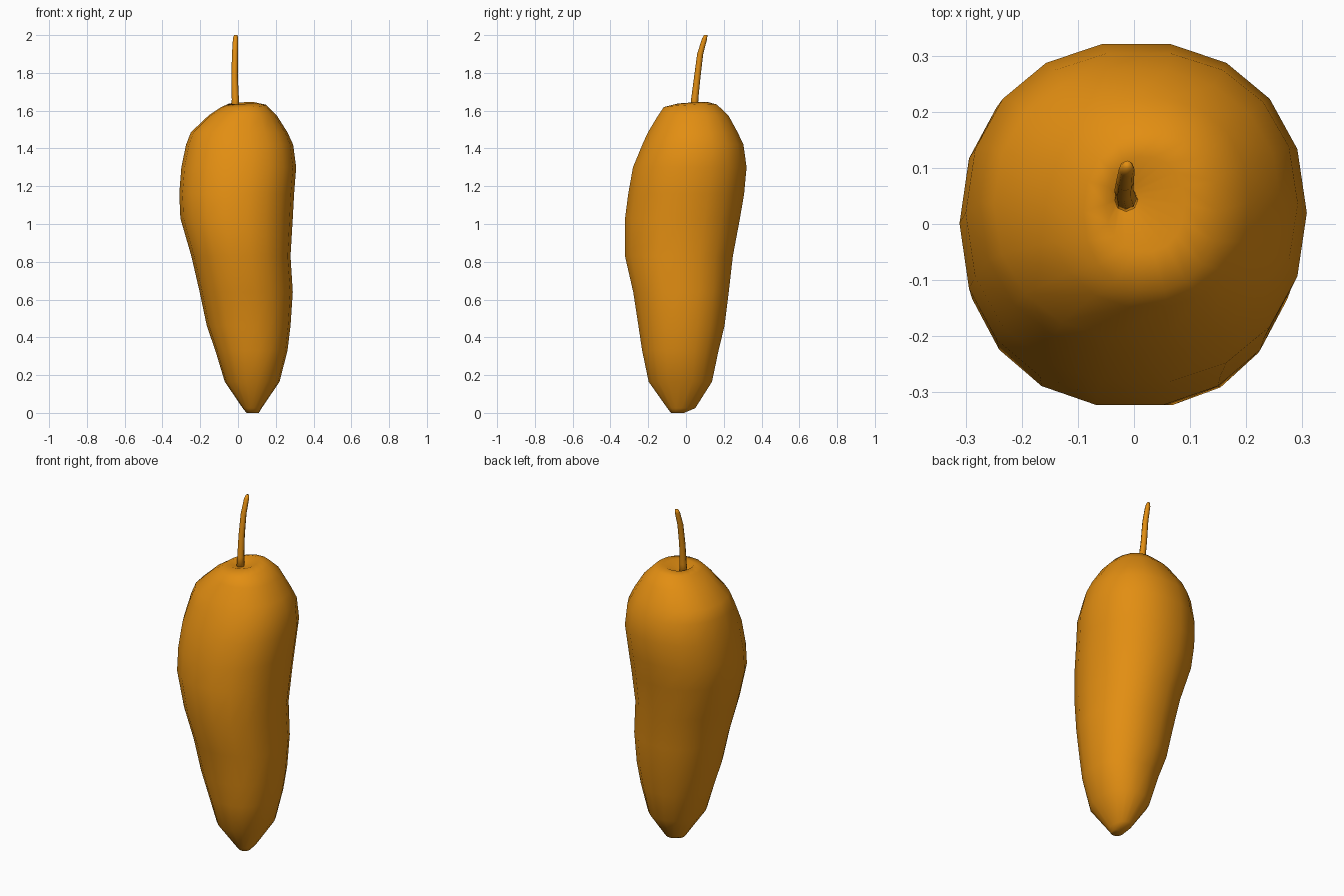
import bpy, bmesh, math
from mathutils import Vector

if "Cube" in bpy.data.objects:
    bpy.data.objects.remove(bpy.data.objects["Cube"])

orange = bpy.data.materials.new("pepper orange")
orange.diffuse_color = (0.76, 0.27, 0.006, 1)
orange.use_nodes = True
orange.node_tree.nodes["Principled BSDF"].inputs["Base Color"].default_value = orange.diffuse_color
SIDES = 18


def power(v, p):
    return math.copysign(abs(v) ** p, v)


def loft(name, rings, cap_top=None):
    """Skin a stack of closed rings, capping both ends."""
    bm = bmesh.new()
    loops = [[bm.verts.new(p) for p in ring] for ring in rings]
    n = len(loops[0])
    for a, b in zip(loops, loops[1:]):
        for i in range(n):
            j = (i + 1) % n
            bm.faces.new((a[i], a[j], b[j], b[i]))
    bm.faces.new(loops[0][::-1])
    bm.faces.new(loops[-1])
    bmesh.ops.recalc_face_normals(bm, faces=bm.faces)
    for f in bm.faces:
        f.smooth = True
    me = bpy.data.meshes.new(name)
    bm.to_mesh(me)
    bm.free()
    me.materials.append(orange)
    ob = bpy.data.objects.new(name, me)
    bpy.context.collection.objects.link(ob)
    return ob


# Body: height, x min, x max, y min, y max
profile = [
    (0.005, 0.045, 0.11, -0.08, -0.01),
    (0.025, 0.025, 0.125, -0.10, 0.05),
    (0.165, -0.07, 0.22, -0.20, 0.14),
    (0.33, -0.12, 0.262, -0.235, 0.175),
    (0.46, -0.165, 0.278, -0.255, 0.207),
    (0.64, -0.203, 0.29, -0.283, 0.23),
    (0.83, -0.247, 0.278, -0.327, 0.252),
    (1.03, -0.305, 0.29, -0.327, 0.29),
    (1.16, -0.311, 0.297, -0.31, 0.312),
    (1.30, -0.30, 0.308, -0.285, 0.325),
    (1.42, -0.275, 0.292, -0.235, 0.308),
    (1.485, -0.25, 0.262, -0.205, 0.277),
    (1.575, -0.155, 0.205, -0.15, 0.227),
    (1.622, -0.09, 0.15, -0.12, 0.165),
    (1.637, -0.05, 0.09, -0.05, 0.12),
    (1.605, -0.035, 0.01, 0.02, 0.065),
]
rings = []
for z, x0, x1, y0, y1 in profile:
    ring = []
    for i in range(SIDES):
        a = math.tau * i / SIDES
        c, s = power(math.cos(a), 0.92), power(math.sin(a), 0.92)
        x = (x0 + x1) / 2 + c * (x1 - x0) / 2
        y = (y0 + y1) / 2 + s * (y1 - y0) / 2
        # crown leans slightly down towards the front left
        lean = 0.05 * (x + y) if 1.6 < z < 1.64 else 0
        ring.append((x, y, max(0, z + lean)))
    rings.append(ring)
rings[0] = [(x, y, 0.0) for x, y, z in rings[0]]
loft("pepper_body", rings)

# Stem: thin bent tube
path = [((-0.014, 0.042, 1.58), 0.022), ((-0.014, 0.046, 1.66), 0.019),
        ((-0.018, 0.06, 1.78), 0.017), ((-0.016, 0.075, 1.90), 0.016),
        ((-0.013, 0.098, 1.98), 0.014), ((-0.012, 0.104, 1.998), 0.009)]
stem = []
for p, r in path:
    stem.append([Vector(p) + Vector((r * math.cos(math.tau * i / 8),
                                     r * math.sin(math.tau * i / 8), 0))
                 for i in range(8)])
stem[-1] = [Vector((v.x, v.y, 2.0)) for v in stem[-1]]
loft("pepper_stem", stem)
